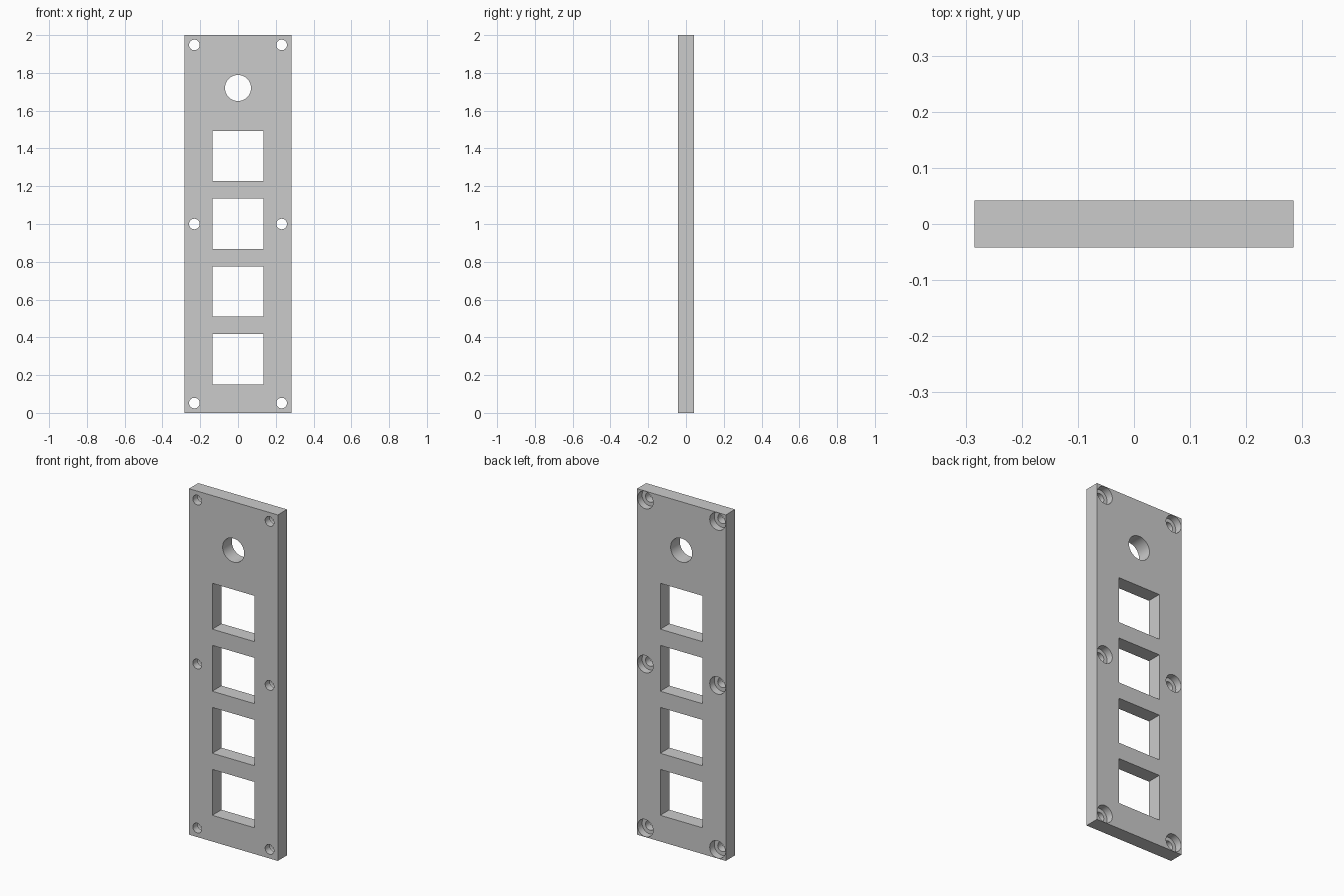
import bpy, bmesh
from math import pi
from mathutils import Matrix

if "Cube" in bpy.data.objects:
    bpy.data.objects.remove(bpy.data.objects["Cube"])

W, T, H = 0.568, 0.084, 2.0


def add_box(bm, x, y, z, sx, sy, sz):
    m = Matrix.Translation((x, y, z)) @ Matrix.Diagonal((sx, sy, sz, 1))
    bmesh.ops.create_cube(bm, size=1, matrix=m)


def add_cyl(bm, x, z, r, y0, y1, seg=48):
    m = Matrix.Translation((x, (y0 + y1) / 2, z)) @ Matrix.Rotation(pi / 2, 4, 'X')
    bmesh.ops.create_cone(bm, cap_ends=True, segments=seg, radius1=r, radius2=r,
                          depth=y1 - y0, matrix=m)


def make_object(name, bm):
    bmesh.ops.recalc_face_normals(bm, faces=bm.faces)
    mesh = bpy.data.meshes.new(name)
    bm.to_mesh(mesh)
    bm.free()
    ob = bpy.data.objects.new(name, mesh)
    bpy.context.collection.objects.link(ob)
    return ob


# Plate blank
bm = bmesh.new()
add_box(bm, 0, 0, H / 2, W, T, H)
plate = make_object("panel_plate", bm)

# Openings that go right through: square windows, round hole, screw holes
through = bmesh.new()
for i in range(4):
    add_box(through, 0, 0, 0.284 + 0.3587 * i, 0.27, 0.3, 0.265)
add_cyl(through, 0, 1.72, 0.069, -0.15, 0.15, 64)

# Counterbores for the screw heads on the back
bores = bmesh.new()
for x in (-0.231, 0.231):
    for z in (0.052, 1.0, 1.948):
        add_cyl(through, x, z, 0.028, -0.15, 0.15)
        add_cyl(bores, x, z, 0.05, 0.0, 0.15)

cutters = [make_object("through_cutter", through), make_object("counterbore_cutter", bores)]
bpy.context.view_layer.objects.active = plate
plate.select_set(True)
for c in cutters:
    c.hide_render = True
    mod = plate.modifiers.new(c.name, 'BOOLEAN')
    mod.operation, mod.solver, mod.object = 'DIFFERENCE', 'EXACT', c
    bpy.ops.object.modifier_apply(modifier=mod.name)
for c in cutters:
    bpy.data.objects.remove(c)

# Smooth hole walls, sharp edges
bpy.ops.object.select_all(action='DESELECT')
plate.select_set(True)
bpy.ops.object.shade_smooth_by_angle(angle=pi / 6)
